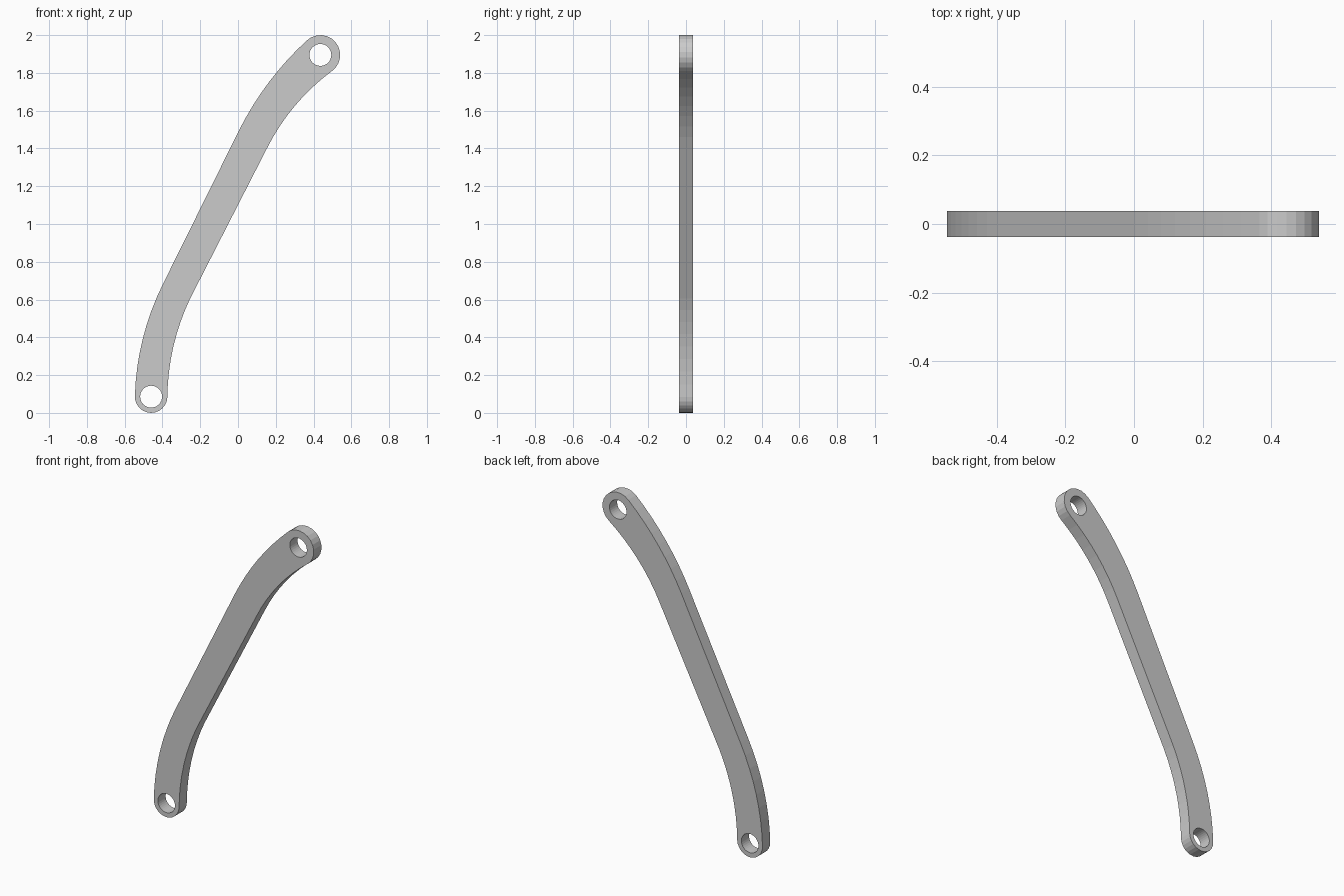
import bpy
from math import sin, cos, pi, radians, hypot, atan2

if "Cube" in bpy.data.objects:
    bpy.data.objects.remove(bpy.data.objects["Cube"])

THICK = 0.075
HOLE_R = 0.058
LOW, LOW_R = (-0.46, 0.086), 0.086
TOP, TOP_R = (0.436, 1.895), 0.105


def on_circle(c, r, deg):
    return (c[0] + r * cos(radians(deg)), c[1] + r * sin(radians(deg)))


def circle_arc(c, r, a0, a1, n):
    return [on_circle(c, r, a0 + (a1 - a0) * i / n) for i in range(n + 1)]


def bend(p0, p1, turn, n=8):
    """Arc from p0 to p1 turning clockwise by `turn` degrees."""
    h = radians(turn) / 2
    dx, dz = p1[0] - p0[0], p1[1] - p0[1]
    rad, a = hypot(dx, dz) / (2 * sin(h)), atan2(dz, dx)
    pts = []
    for i in range(n + 1):
        t = i / n
        d, ang = 2 * rad * sin(t * h), a + h - t * h
        pts.append((p0[0] + d * cos(ang), p0[1] + d * sin(ang)))
    return pts


# outline: left edge up, top eye, right edge down, bottom eye
outline = bend(on_circle(LOW, LOW_R, 178), (-0.396, 0.685), 25)
outline += bend((0.005, 1.495), on_circle(TOP, TOP_R, 132), 21)
outline += circle_arc(TOP, TOP_R, 132, -54, 12)[1:-1]
outline += bend(on_circle(TOP, TOP_R, -54), (0.153, 1.40), -27)
outline += bend((-0.253, 0.606), on_circle(LOW, LOW_R, -2), -25)
outline += circle_arc(LOW, LOW_R, -2, -182, 12)[1:-1]

# curved flat link with a pivot hole at each end
curve = bpy.data.curves.new("link_arm", 'CURVE')
curve.dimensions = '2D'
curve.fill_mode = 'BOTH'
curve.extrude = THICK / 2
loops = [outline] + [circle_arc(c, HOLE_R, 0, 360, 32)[:-1] for c in (LOW, TOP)]
for pts in loops:
    s = curve.splines.new('POLY')
    s.points.add(len(pts) - 1)
    for p, (x, z) in zip(s.points, pts):
        p.co = (x, z, 0, 1)
    s.use_cyclic_u = True
    s.use_smooth = False

arm = bpy.data.objects.new("link_arm", curve)
bpy.context.collection.objects.link(arm)
arm.rotation_euler.x = pi / 2
bpy.context.view_layer.objects.active = arm
arm.select_set(True)
bpy.ops.object.convert(target='MESH')
bpy.ops.object.transform_apply(location=False, rotation=True, scale=False)
